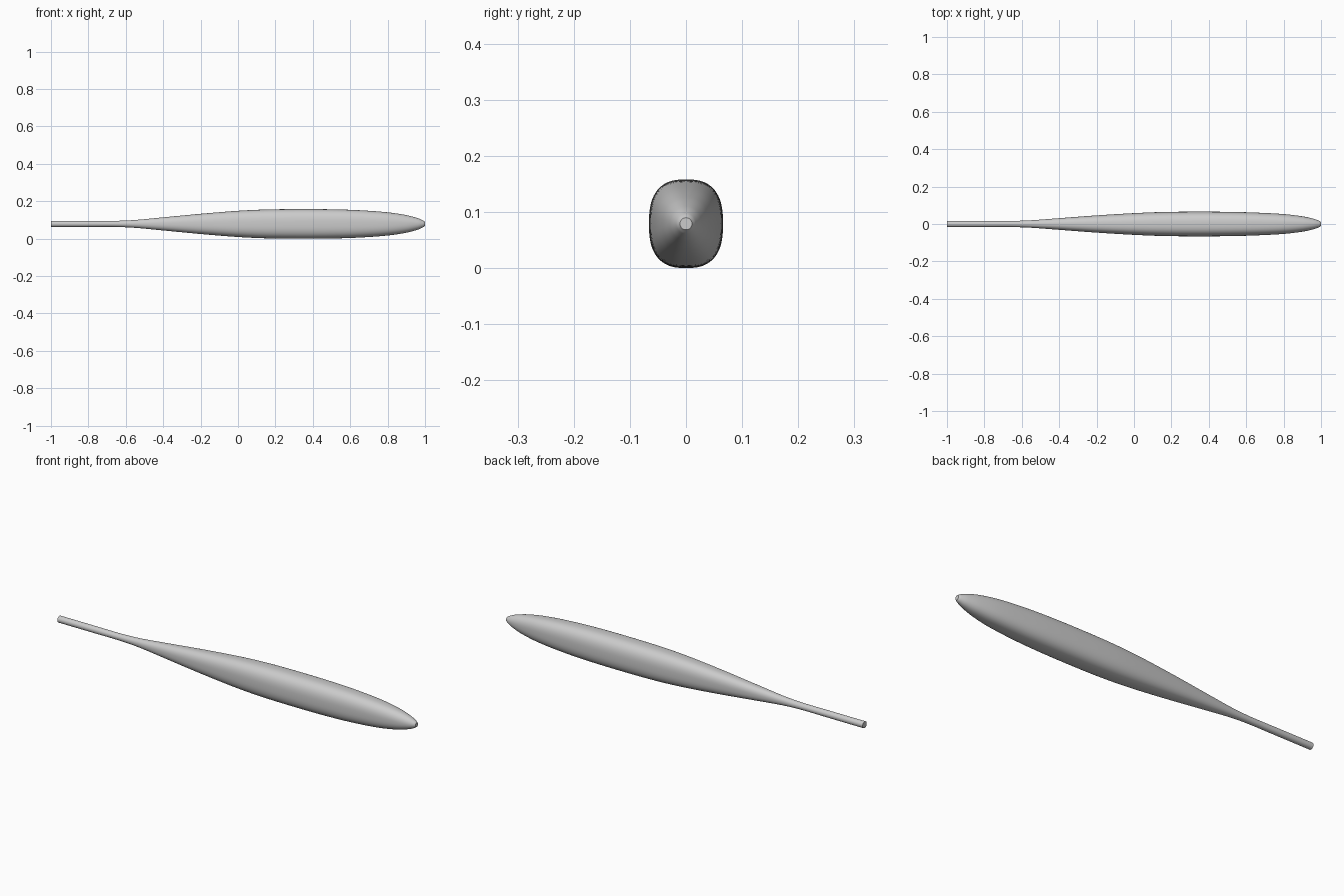
import bpy
import bmesh
from math import cos, sin, pi, radians
from mathutils import Vector

cube = bpy.data.objects.get("Cube")
if cube:
    bpy.data.objects.remove(cube)

SIDES, STEPS, AXIS_Z = 64, 6, 0.079

# Stations along the body: x, half width, half height, section exponent
STATIONS = [Vector(s) for s in (
    (-1.0, 0.0165, 0.0165, 2.0),
    (-0.8, 0.0165, 0.0165, 2.0),
    (-0.65, 0.0165, 0.0165, 2.0),
    (-0.55, 0.02, 0.021, 2.1),
    (-0.4, 0.031, 0.035, 2.3),
    (-0.2, 0.046, 0.054, 2.5),
    (0.0, 0.058, 0.07, 2.6),
    (0.15, 0.064, 0.077, 2.6),
    (0.32, 0.066, 0.079, 2.6),
    (0.5, 0.065, 0.078, 2.6),
    (0.65, 0.061, 0.073, 2.6),
    (0.8, 0.053, 0.062, 2.5),
    (0.9, 0.041, 0.047, 2.3),
    (0.96, 0.028, 0.031, 2.1),
    (0.99, 0.017, 0.018, 2.0),
    (1.0, 0.0107, 0.0107, 2.0),
)]


def blend(a, b, c, d, t):
    """Smooth curve from b to c, with tangents scaled to the uneven spacing."""
    span = c.x - b.x
    m1 = (c - a) / (c.x - a.x) * span
    m2 = (d - b) / (d.x - b.x) * span
    return ((2 * t**3 - 3 * t**2 + 1) * b + (t**3 - 2 * t**2 + t) * m1
            + (3 * t**2 - 2 * t**3) * c + (t**3 - t**2) * m2)


def power(v, p):
    return abs(v) ** p * (1 if v >= 0 else -1)


# Rings of rounded sections, refined between the stations
sections = []
last = len(STATIONS) - 1
for i in range(last):
    a, d = STATIONS[max(i - 1, 0)], STATIONS[min(i + 2, last)]
    sections += [blend(a, STATIONS[i], STATIONS[i + 1], d, k / STEPS)
                 for k in range(STEPS)]
sections.append(STATIONS[-1])

bm = bmesh.new()
rings = []
for x, w, h, n in sections:
    ring = []
    for k in range(SIDES):
        a = 2 * pi * k / SIDES
        ring.append(bm.verts.new((x, w * power(cos(a), 2 / n),
                                  AXIS_Z + h * power(sin(a), 2 / n))))
    rings.append(ring)

# Skin between rings, and flat ends
for r, s in zip(rings, rings[1:]):
    for k in range(SIDES):
        j = (k + 1) % SIDES
        bm.faces.new((r[k], r[j], s[j], s[k]))
bm.faces.new(rings[0])
bm.faces.new(rings[-1])
bmesh.ops.recalc_face_normals(bm, faces=bm.faces)

mesh = bpy.data.meshes.new("tapered_body")
bm.to_mesh(mesh)
bm.free()
body = bpy.data.objects.new("tapered_body", mesh)
bpy.context.collection.objects.link(body)

# Plain grey finish
grey = bpy.data.materials.new("plain_grey")
grey.use_nodes = True
colour = (0.6, 0.6, 0.6, 1)
grey.diffuse_color = colour
grey.node_tree.nodes["Principled BSDF"].inputs["Base Color"].default_value = colour
mesh.materials.append(grey)

bpy.ops.object.select_all(action="DESELECT")
body.select_set(True)
bpy.context.view_layer.objects.active = body
bpy.ops.object.shade_smooth_by_angle(angle=radians(35))
